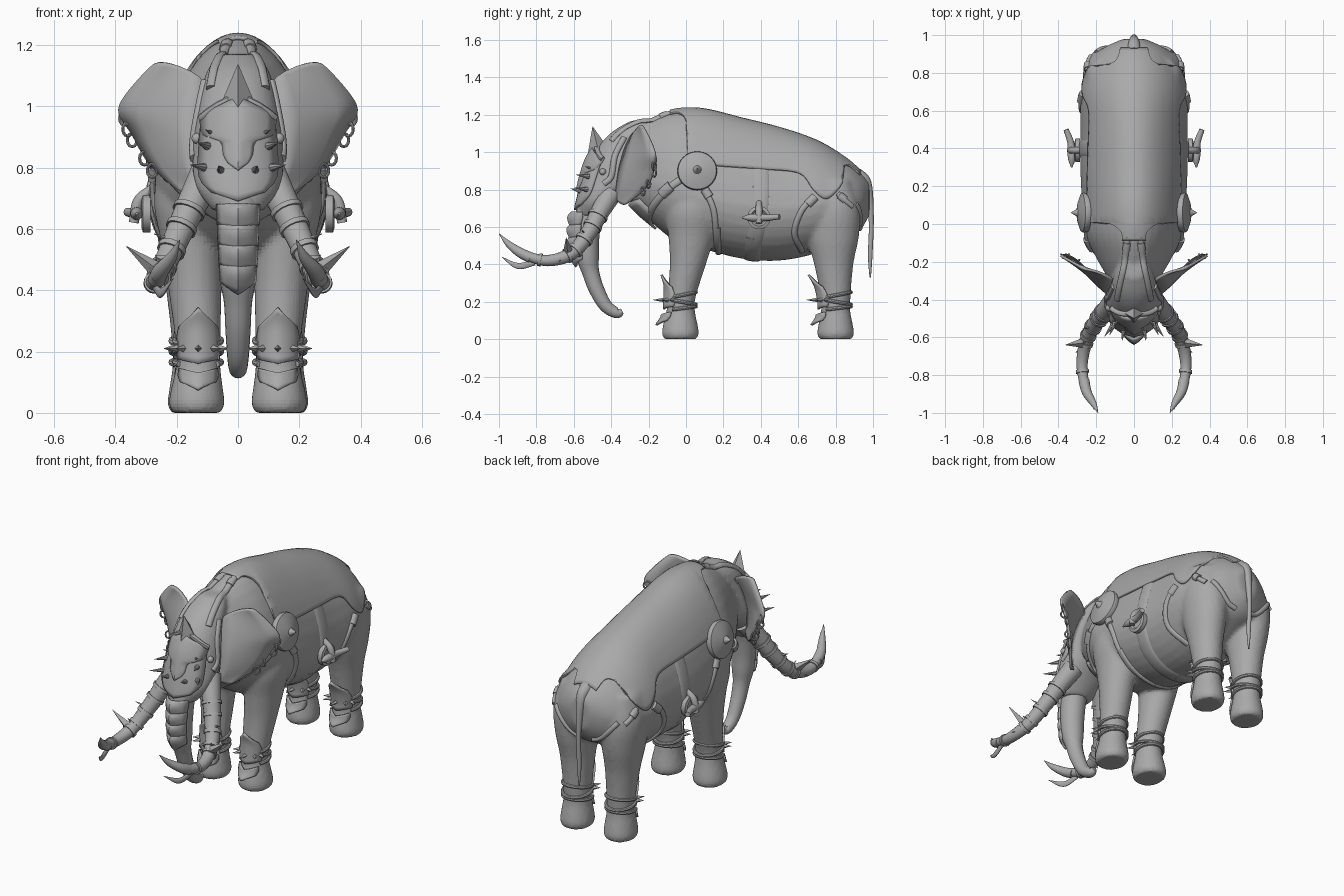
import bpy, bmesh, math
from mathutils import Vector, Matrix
from mathutils.bvhtree import BVHTree

if "Cube" in bpy.data.objects:
    bpy.data.objects.remove(bpy.data.objects["Cube"], do_unlink=True)

grey = bpy.data.materials.new("plain grey")
grey.use_nodes = True
grey.diffuse_color = (0.4, 0.4, 0.4, 1)
grey.node_tree.nodes["Principled BSDF"].inputs["Base Color"].default_value = grey.diffuse_color
parts = []


def finish(name, bm, mirror=False, thick=0.0, subsurf=0):
    bmesh.ops.recalc_face_normals(bm, faces=bm.faces)
    mesh = bpy.data.meshes.new(name)
    bm.to_mesh(mesh)
    bm.free()
    obj = bpy.data.objects.new(name, mesh)
    bpy.context.collection.objects.link(obj)
    mesh.materials.append(grey)
    if subsurf:
        obj.modifiers.new("Round", "SUBSURF").levels = subsurf
    if thick:
        solid = obj.modifiers.new("Thickness", "SOLIDIFY")
        solid.thickness, solid.offset = thick, 0
    if mirror:
        obj.modifiers.new("Mirror", "MIRROR").use_mirror_merge = False
    parts.append(obj)
    return obj


def loft(bm, rings, closed=True):
    rows = [[bm.verts.new(p) for p in ring] for ring in rings]
    n = len(rows[0])
    for a, b in zip(rows, rows[1:]):
        for i in range(n if closed else n - 1):
            j = (i + 1) % n
            bm.faces.new((a[i], a[j], b[j], b[i]))
    if closed:
        bm.faces.new(rows[0])
        bm.faces.new(rows[-1])


def spline(points, steps=6):
    """Smooth curve through points of any dimension."""
    p = [Vector(q) for q in points]
    p = [p[0] * 2 - p[1]] + p + [p[-1] * 2 - p[-2]]
    out = []
    for a, b, c, d in zip(p, p[1:], p[2:], p[3:]):
        for k in range(steps):
            t = k / steps
            out.append((b * 2 + (c - a) * t + (a * 2 - b * 5 + c * 4 - d) * t**2
                        + (b * 3 - a - c * 3 + d) * t**3) / 2)
    return out + [p[-2]]


def ellipse(n=16):
    return [(math.cos(i * math.tau / n), math.sin(i * math.tau / n)) for i in range(n)]


def sweep(bm, pts, widths, thicks, normals=None, sides=12):
    rings = []
    for i, p in enumerate(pts):
        t = (pts[min(i + 1, len(pts) - 1)] - pts[max(i - 1, 0)]).normalized()
        n = normals[i] if normals else Vector((1, 0, 0))
        n = (n - t * n.dot(t)).normalized()
        s = t.cross(n)
        rings.append([p + s * c * widths[i] + n * d * thicks[i] for c, d in ellipse(sides)])
    loft(bm, rings)


def tube(name, points, mirror=False, flat=1.0):
    path = spline(points)
    bm = bmesh.new()
    r = [max(q[3], 0.001) for q in path]
    sweep(bm, [q.xyz for q in path], r, [v * flat for v in r], sides=16)
    return finish(name, bm, mirror)


def spikes(name, items, mirror=True, sides=8):
    """Each item: base point, direction, radius, length."""
    bm = bmesh.new()
    for base, direction, r, h in items:
        d = Vector(direction).normalized()
        m = Matrix.Translation(Vector(base) + d * h / 2) @ d.to_track_quat("Z", "Y").to_matrix().to_4x4()
        bmesh.ops.create_cone(bm, cap_ends=True, segments=sides, radius1=r, radius2=0.001, depth=h, matrix=m)
    return finish(name, bm, mirror)


# Body, legs and head: lofts fused into one smooth skin
skin = bmesh.new()
body_rows = [(-.30, .72, .9, 1.12, .13), (-.18, .62, .84, 1.185, .2), (-.05, .52, .8, 1.225, .26),
             (.1, .48, .75, 1.225, .275), (.3, .43, .72, 1.175, .285), (.5, .42, .7, 1.125, .285),
             (.7, .46, .72, 1.055, .28), (.85, .53, .73, .965, .235), (.93, .58, .74, .895, .165),
             (.98, .66, .76, .84, .06)]
loft(skin, [[(w * c * (1 - .16 * max(s, 0)), y, mid + s * (top - mid if s > 0 else mid - low)) for c, s in ellipse(32)]
            for y, low, mid, top, w in spline(body_rows, 4)])
front_leg = [(0, -.03, .088, .08, .135), (.03, -.03, .1, .092, .135), (.09, -.03, .09, .083, .133), (.15, -.028, .077, .073, .13),
             (.22, -.025, .076, .073, .13), (.4, .01, .097, .087, .14), (.55, .03, .125, .1, .15),
             (.7, .04, .15, .115, .16), (.88, .05, .12, .08, .16)]
rear_leg = [(0, .8, .088, .08, .14), (.03, .8, .1, .09, .14), (.09, .8, .09, .083, .14), (.15, .8, .079, .074, .14),
            (.22, .8, .08, .075, .14), (.4, .79, .105, .09, .145), (.55, .785, .14, .11, .15),
            (.7, .785, .145, .12, .15), (.85, .78, .1, .08, .15)]
for side in (1, -1):
    for leg in (front_leg, rear_leg):
        loft(skin, [[(side * x + rx * c, y + ry * s, z) for c, s in ellipse(24)]
                    for z, y, ry, rx, x in spline(leg, 4)])
head_rows = [(.66, -.575, -.44, .085), (.74, -.575, -.36, .14), (.85, -.55, -.25, .15), (.95, -.515, -.22, .14),
             (1.05, -.455, -.2, .12), (1.12, -.38, -.18, .1), (1.17, -.29, -.16, .06)]
loft(skin, [[(w * c, (f + b) / 2 + s * (b - f) / 2, z) for c, s in ellipse(24)]
            for z, f, b, w in spline(head_rows, 4)])
body = finish("body", skin)
remesh = body.modifiers.new("Fuse", "REMESH")
remesh.mode, remesh.voxel_size = "VOXEL", 0.012
relax = body.modifiers.new("Relax", "SMOOTH")
relax.factor, relax.iterations = 0.5, 8


def surface(obj):
    return BVHTree.FromObject(obj, bpy.context.evaluated_depsgraph_get())


skin_tree = surface(body)
trunk = tube("trunk", [(0, -.47, .8, .09), (0, -.515, .68, .073), (0, -.53, .55, .067), (0, -.525, .44, .06), (0, -.51, .36, .046),
                       (0, -.48, .27, .041), (0, -.43, .18, .035), (0, -.37, .14, .028), (0, -.34, .15, .015)])
trunk_tree = surface(trunk)
tube("tail", [(0, .91, .88, .04), (0, .965, .83, .028), (0, .99, .65, .014), (0, .985, .45, .012), (0, .985, .33, .004)])


def cast(origin, direction, tree=skin_tree):
    hit, normal, _, _ = tree.ray_cast(Vector(origin), Vector(direction))
    return (hit, normal) if hit else tree.find_nearest(Vector(origin))[:2]


RAYS = {"side": lambda a, b: ((1, a, b), (-1, 0, 0)), "front": lambda a, b: ((a, -1, b), (0, 1, 0)),
        "top": lambda a, b: ((a, b, 2), (0, 0, -1)), "back": lambda a, b: ((a, 2, b), (0, -1, 0)),
        "under": lambda a, b: ((a, b, .1), (0, 0, 1))}


def strap(name, view, points, width=.016, thick=.012):
    hits = [cast(*RAYS[view](*p)) for p in spline(points)]
    bm = bmesh.new()
    sweep(bm, [h for h, _ in hits], [width] * len(hits), [thick] * len(hits), [n for _, n in hits])
    return finish(name, bm, True)


def plate(name, rows, start=-1, cx=0, tree=skin_tree, mirror=False, thick=.012):
    """Rows of centre height, edge height, half width, centre lift."""
    grid = []
    for mid, edge, half, lift in spline(rows, 3):
        row = []
        for k in range(-4, 5):
            s = k / 4
            z = mid + (edge - mid) * abs(s)
            hit, _ = cast((cx + s * half, start, z), (0, 1, 0), tree)
            row.append(hit - Vector((0, .008 + lift * (1 - abs(s)), 0)))
        grid.append(row)
    bm = bmesh.new()
    loft(bm, grid, closed=False)
    return finish(name, bm, mirror, thick)


# Back cloth laid over the spine, with a narrow tongue at each end
ANGLES = [math.pi * k / 32 for k in range(33)]


def tongue(rows):
    return [[cast((half * math.cos(a), y, 2), (0, 0, -1))[0] + Vector((0, 0, .006)) for a in ANGLES]
            for y, half in spline(rows, 4)]


grid = tongue([(-.085, .06), (-.045, .065), (-.01, .1), (.005, .14)])
for y, low in spline([(.012, .98), (.17, .945), (.4, .93), (.6, .91), (.68, .8),
                      (.75, .75), (.81, .8), (.835, .85)], 4):
    a0 = math.atan2(low - .75, .27)
    row = []
    for k in ANGLES:
        a = a0 + (1 - 2 * a0 / math.pi) * k
        out = Vector((math.cos(a), 0, math.sin(a)))
        row.append(cast(Vector((0, y, .75)) + out, -out)[0] + out * .006)
    grid.append(row)
grid += tongue([(.842, .13), (.87, .09), (.93, .07)])
bm = bmesh.new()
loft(bm, grid, closed=False)
finish("back_cloth", bm, thick=.012)

# Ears
ear_columns = [[(.11, -.29, 1.09), (.12, -.32, 1.03), (.13, -.34, .97), (.14, -.36, .89), (.14, -.37, .8), (.12, -.38, .75)],
               [(.19, -.25, 1.135), (.23, -.25, 1.06), (.25, -.26, .98), (.24, -.28, .9), (.21, -.31, .81), (.16, -.34, .72)],
               [(.265, -.24, 1.15), (.33, -.2, 1.08), (.39, -.165, .99), (.345, -.17, .915), (.285, -.21, .81), (.18, -.33, .715)]]
bm = bmesh.new()
loft(bm, [spline(column, 3) for column in ear_columns], closed=False)
finish("ears", bm, True, thick=.014, subsurf=1)

# Ear rings
bm = bmesh.new()
for k, (x, y, z) in enumerate([(.37, -.17, .96), (.36, -.17, .925), (.345, -.17, .89), (.305, -.2, .83), (.28, -.23, .79)]):
    loop = [Vector((x + .016 * c, y + .01 * c * (-1) ** k, z + .022 * s)) for c, s in ellipse(12) + [(1, 0)]]
    sweep(bm, loop, [.005] * 13, [.005] * 13, [Vector((0, 1, 0))] * 13, 8)
finish("ear_rings", bm, True)

# Tusks with collars, tips and blades
tusk_path = [(.10, -.40, .78, .058), (.15, -.46, .68, .05), (.2, -.52, .57, .043), (.25, -.61, .46, .036),
             (.275, -.74, .42, .03), (.26, -.87, .45, .024)]
tube("tusks", tusk_path, True)
tube("tusk_tips", [(.265, -.83, .435, .029), (.25, -.89, .465, .026), (.215, -.95, .51, .017), (.19, -1, .565, .001)], True)
tube("tusk_tip_blades", [(.27, -.81, .41, .016), (.25, -.9, .392, .016), (.21, -.985, .44, .001)], True, .5)
along = spline(tusk_path, 8)
for k, i in enumerate((9, 13, 18, 22, 25, 34)):
    tube("tusk_collars_%d" % (k + 1), [(*along[i + d].xyz, along[i].w + .006) for d in (0, 1)], True)
spikes("tusk_blades", [((.27, -.63, .47), (.09, -.01, .07), .026, .12), ((.25, -.6, .47), (.03, -.05, .07), .012, .06),
                       ((.27, -.66, .43), (.06, -.03, -.02), .012, .045), ((.21, -.54, .56), (.08, -.02, .03), .012, .07)], sides=4)

# Face armour
plate("face_mask", [(.95, .93, .12, 0), (.86, .87, .125, 0), (.76, .77, .125, 0), (.69, .72, .085, .01)])
plate("brow_plate", [(1.03, .97, .12, .02), (.96, .94, .12, .02), (.9, .905, .11, .016), (.875, .885, .055, .016),
                     (.83, .84, .045, .014), (.79, .815, .03, .012)])
spikes("crest", [((0, -.47, 1.01), (0, -.03, .13), .055, .13)], mirror=False, sides=4)
strap("brow_bands", "front", [(.115, .96), (.07, .995), (0, 1.035)], .014, .02)
spikes("face_spikes", [((.1, -.52, .87), (.03, -.07, .01), .014, .075), ((.11, -.53, .8), (.05, -.07, .01), .014, .08),
                       ((.055, -.56, .79), (.01, -.07, .02), .014, .06), ((.08, -.5, .91), (.04, -.06, .02), .01, .05)])
for k in range(4):
    z = .68 - .066 * k
    half = .066 - .003 * k
    plate("trunk_plate_%d" % (k + 1), [(z, z, half, .01), (z - .03, z - .03, half, .03),
          (z - .085 - .01 * (k == 3), z - .065 + .01 * (k == 3), half - .003, .008)], tree=trunk_tree)

# Eyes
hit, normal = cast((1, -.445, .895), (-1, 0, 0))
bm = bmesh.new()
bmesh.ops.create_uvsphere(bm, u_segments=16, v_segments=8, radius=.018, matrix=Matrix.Translation(hit))
finish("eyes", bm, True)

# Head and body harness
strap("crown_straps", "top", [(.035, -.07), (.05, -.2), (.075, -.32), (.09, -.4)], .017)
strap("crown_buckles", "top", [(.037, -.1), (.042, -.14)], .021, .016)
strap("cheek_straps", "side", [(-.33, 1.08), (-.38, .98), (-.4, .87), (-.44, .83)])
strap("shoulder_straps", "side", [(-.02, .86), (-.1, .8), (-.17, .72), (-.2, .66)], .02)
strap("shoulder_buckles", "side", [(-.08, .82), (-.13, .775)], .03, .022)
strap("girth_straps", "side", [(.09, .82), (.145, .7), (.16, .57), (.165, .49)])
strap("girth_underside", "under", [(.24, .168), (.12, .172), (0, .172)])
strap("girth_buckles", "side", [(.1, .8), (.125, .76)], .024, .02)
strap("belly_bands", "side", [(.4, .94), (.4, .75), (.38, .6), (.36, .5)], .042, .008)
strap("belly_underside", "under", [(.23, .362), (.12, .355), (0, .355)], .042, .008)
strap("flank_straps", "side", [(.69, .76), (.62, .69), (.58, .57), (.62, .47)])
strap("flank_buckles", "side", [(.69, .76), (.65, .72)], .024, .02)
strap("hip_straps", "side", [(.81, .78), (.86, .735), (.89, .71)], .014)
strap("hip_buckles", "side", [(.82, .77), (.85, .745)], .022, .018)
strap("rump_straps", "back", [(.2, .72), (.15, .66), (.1, .61), (.05, .59)], .014)
plate("chest_plate", [(.72, .75, .13, 0), (.66, .68, .14, .01), (.59, .65, .1, .01)], start=-.33)


# Round shoulder shields and side hooks
def turned(name, centre, axis, profile):
    q = Vector(axis).to_track_quat("Z", "Y")
    bm = bmesh.new()
    loft(bm, [[Vector(centre) + q @ Vector((r * c, r * s, h)) for c, s in ellipse(32)] for r, h in profile])
    return finish(name, bm, True)


turned("shoulder_shields", (.265, .06, .9), (1, 0, .2), [(.1, -.02), (.106, 0), (.102, .012), (.06, .028), (.022, .036), (.018, .042), (.001, .07)])
turned("hook_rings", (.285, .39, .65), (1, 0, 0), [(.045, 0), (.062, 0), (.062, .025), (.045, .03), (.035, .02)])
tube("hook_rods", [(.33, .3, .65, .004), (.33, .35, .65, .02), (.335, .43, .65, .018), (.36, .5, .655, .014)], True)
tube("hook_posts", [(.28, .39, .73, .016), (.325, .39, .69, .018), (.34, .39, .62, .016)], True)

# Ankle wraps around the back, guards and spikes at the front
for label, leg, start in (("front", front_leg, -.4), ("rear", rear_leg, .5)):
    _, cy, ry, rx, cx = leg[4]
    bm = bmesh.new()
    arc = [(math.cos(a), math.sin(a)) for a in (math.radians(9 * k - 36) for k in range(29))]
    for z, tilt in ((.165, .01), (.2, -.014), (.235, .016)):
        sweep(bm, [Vector((cx + (rx + .003) * c, cy + (ry + .003) * s, z + tilt * s)) for c, s in arc],
              [.01] * 29, [.009] * 29, [Vector((c, s, 0)) for c, s in arc], 8)
    finish(label + "_ankle_wraps", bm, True)
    plate(label + "_knee_guards", [(.345, .28, .06, .035), (.29, .25, .066, .014), (.22, .22, .068, .008), (.16, .175, .064, .008)],
          start, cx, mirror=True)
    plate(label + "_foot_guards", [(.13, .145, .06, .012), (.11, .12, .062, .015), (.075, .1, .055, .03)], start, cx, mirror=True)
    spikes(label + "_ankle_spikes", [((cx + rx * math.sin(a), cy - ry * math.cos(a), .21),
                                      (math.sin(a), -math.cos(a), 0), .015, h)
                                     for a, h in ((-1, .045), (-.6, .055), (0, .075), (.6, .055), (1, .045))], sides=4)

# Smooth shading with crisp edges
bpy.ops.object.select_all(action="DESELECT")
for obj in parts:
    obj.select_set(True)
bpy.context.view_layer.objects.active = body
bpy.ops.object.shade_smooth_by_angle(angle=math.radians(40))
for polygon in body.data.polygons:
    polygon.use_smooth = True
